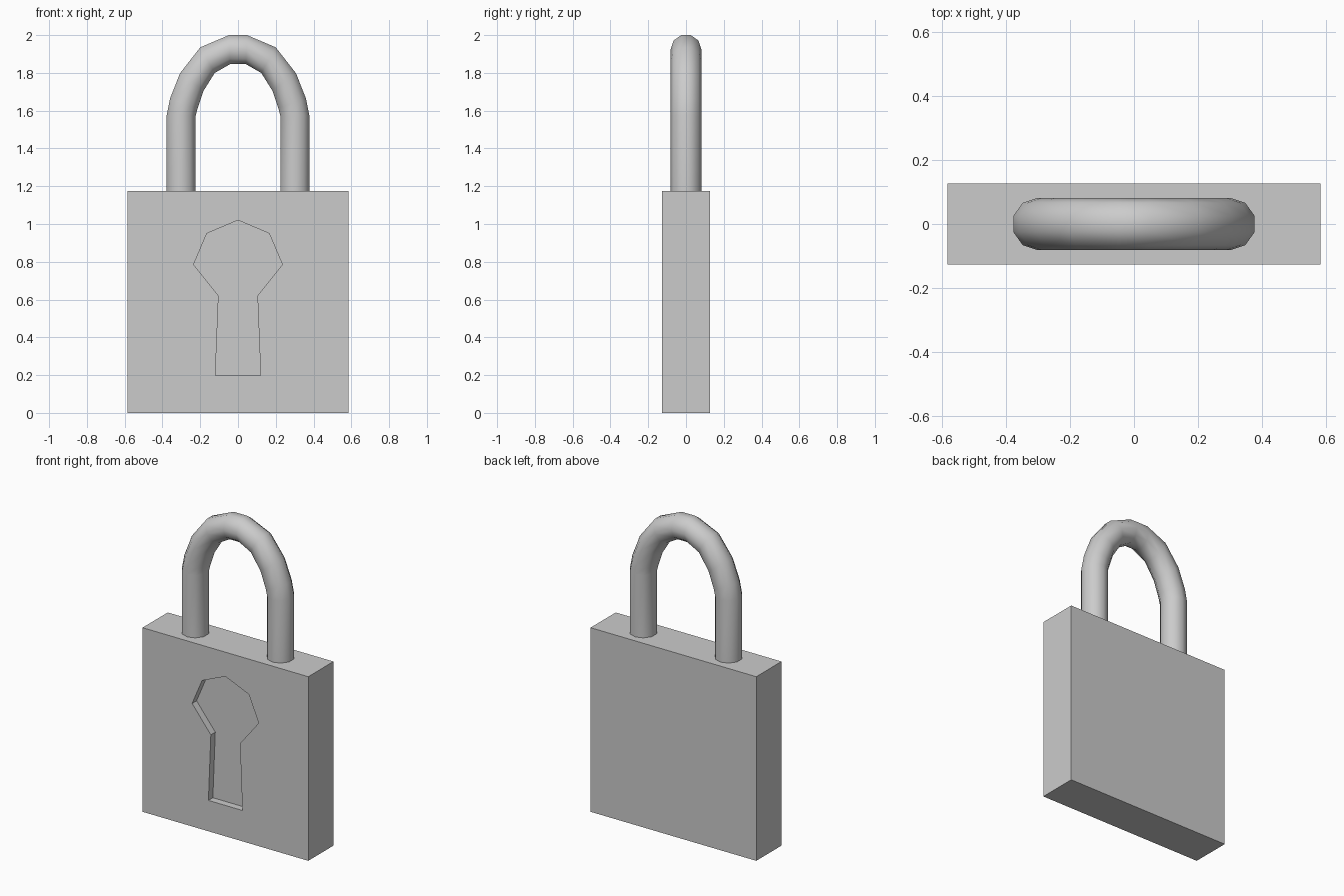
import bpy, bmesh, math
from mathutils import Vector

if "Cube" in bpy.data.objects:
    bpy.data.objects.remove(bpy.data.objects["Cube"])

BODY_W, BODY_D, BODY_H = 1.17, 0.254, 1.175
RECESS = 0.045


def make_object(name, bm):
    bmesh.ops.recalc_face_normals(bm, faces=bm.faces)
    mesh = bpy.data.meshes.new(name)
    bm.to_mesh(mesh)
    bm.free()
    obj = bpy.data.objects.new(name, mesh)
    bpy.context.collection.objects.link(obj)
    return obj


def mirrored(points):
    """Right-hand half of (x, z) pairs, continued by its mirror image."""
    flip = [tuple(-c if i % 2 == 0 else c for i, c in enumerate(p)) for p in points]
    return points + flip[::-1]


# Body: flat rectangular block
bm = bmesh.new()
bmesh.ops.create_cube(bm, size=1)
for v in bm.verts:
    v.co = (v.co.x * BODY_W, v.co.y * BODY_D, (v.co.z + 0.5) * BODY_H)
body = make_object("lock_body", bm)

# Keyhole cutter: extruded outline, sunk into the front
half = [(0.165, 0.95), (0.235, 0.785), (0.103, 0.62), (0.12, 0.197)]
outline = [(0, 1.02)] + mirrored(half)
bm = bmesh.new()
face = bm.faces.new([bm.verts.new((x, -BODY_D / 2 - 0.1, z)) for x, z in outline])
ext = bmesh.ops.extrude_face_region(bm, geom=[face])
moved = [g for g in ext["geom"] if isinstance(g, bmesh.types.BMVert)]
bmesh.ops.translate(bm, verts=moved, vec=(0, 0.1 + RECESS, 0))
cutter = make_object("keyhole_cutter", bm)
cutter.hide_render = True
cutter.hide_set(True)

cut = body.modifiers.new("keyhole", 'BOOLEAN')
cut.operation = 'DIFFERENCE'
cut.solver = 'EXACT'
cut.object = cutter

# Shackle: ten-sided tube along an arch; each station is outer x, z and inner x, z
stations = mirrored([
    (0.378, 1.150, 0.224, 1.150),
    (0.378, 1.574, 0.224, 1.574),
    (0.360, 1.664, 0.214, 1.612),
    (0.307, 1.798, 0.182, 1.706),
    (0.200, 1.935, 0.123, 1.800),
    (0.048, 2.000, 0.042, 1.846),
])
SIDES, DEPTH = 10, 0.082
bm = bmesh.new()
rings = []
for ox, oz, ix, iz in stations:
    outer, inner = Vector((ox, 0, oz)), Vector((ix, 0, iz))
    centre = (outer + inner) / 2
    # flats of the ten-sided section face outwards and inwards
    reach = (outer - inner) / 2 / math.cos(math.pi / SIDES)
    ring = []
    for i in range(SIDES):
        a = 2 * math.pi * (i + 0.5) / SIDES
        ring.append(bm.verts.new(centre + reach * math.cos(a)
                                 + Vector((0, DEPTH * math.sin(a), 0))))
    rings.append(ring)
for a, b in zip(rings, rings[1:]):
    for i in range(SIDES):
        j = (i + 1) % SIDES
        bm.faces.new((a[i], a[j], b[j], b[i]))
bm.faces.new(rings[0])
bm.faces.new(rings[-1])
shackle = make_object("shackle", bm)

bpy.ops.object.select_all(action='DESELECT')
shackle.select_set(True)
bpy.context.view_layer.objects.active = shackle
bpy.ops.object.shade_smooth_by_angle(angle=math.radians(50))
